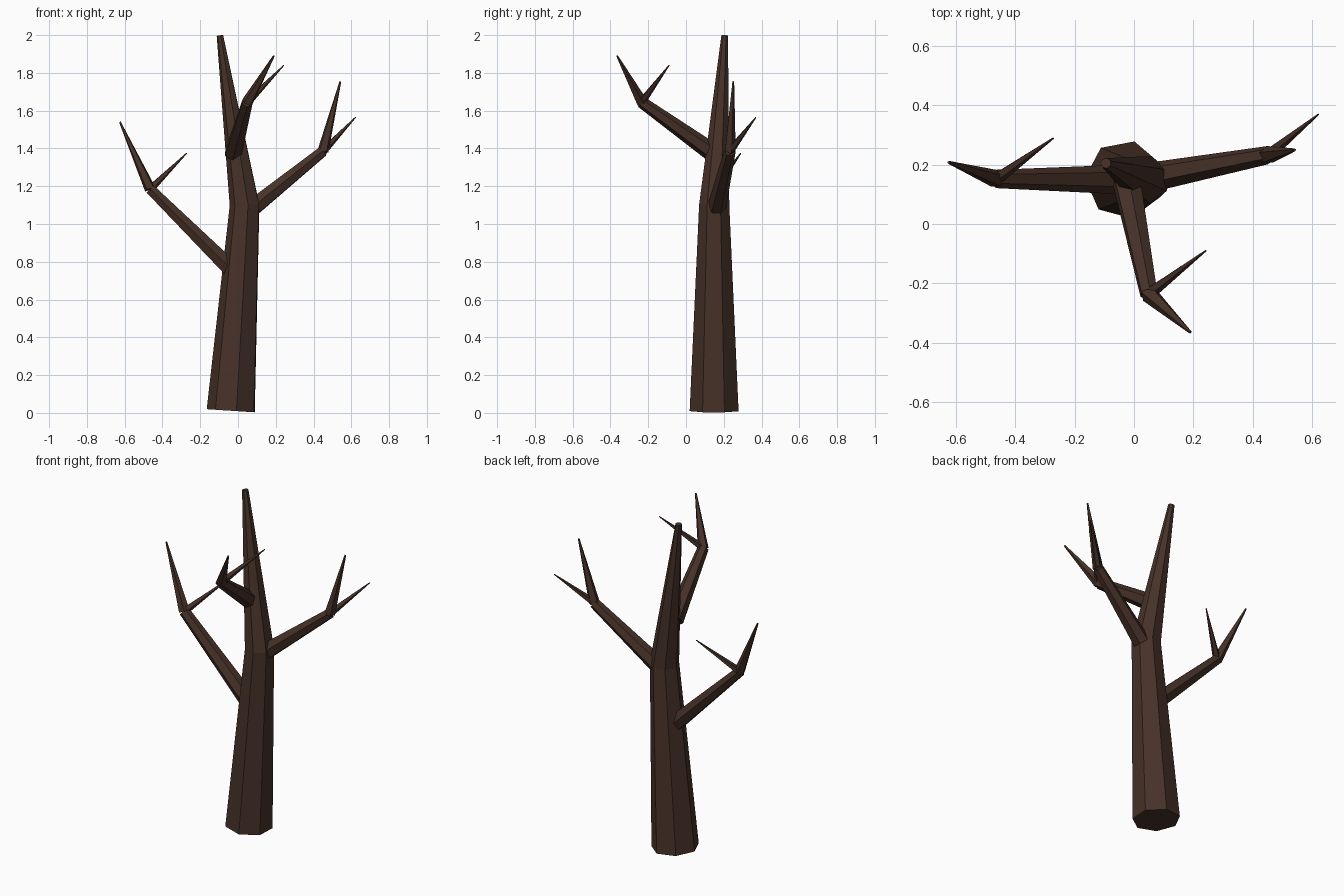
import bpy, bmesh, math
from mathutils import Vector

if "Cube" in bpy.data.objects:
    bpy.data.objects.remove(bpy.data.objects["Cube"])

bark = bpy.data.materials.new("dark_brown_bark")
bark.diffuse_color = (0.062, 0.031, 0.021, 1)
bark.use_nodes = True
bark.node_tree.nodes["Principled BSDF"].inputs["Base Color"].default_value = bark.diffuse_color


def limb(name, points, radii, sides, phase=0):
    """Flat-sided tapered tube through the given points, closed at both ends."""
    pts = [Vector(p) for p in points]
    bm = bmesh.new()
    rings = []
    for i, (p, r) in enumerate(zip(pts, radii)):
        d = (pts[min(i + 1, len(pts) - 1)] - pts[max(i - 1, 0)]).normalized()
        q = Vector((0, 0, 1)).rotation_difference(d)
        ring = []
        for k in range(sides):
            a = math.radians(phase) + 2 * math.pi * k / sides
            ring.append(bm.verts.new(p + q @ Vector((r * math.cos(a), r * math.sin(a), 0))))
        rings.append(ring)
    for lo, hi in zip(rings, rings[1:]):
        for k in range(sides):
            n = (k + 1) % sides
            bm.faces.new((lo[k], lo[n], hi[n], hi[k]))
    bm.faces.new(rings[0][::-1])
    bm.faces.new(rings[-1])
    bmesh.ops.recalc_face_normals(bm, faces=bm.faces)
    me = bpy.data.meshes.new(name)
    bm.to_mesh(me)
    bm.free()
    me.materials.append(bark)
    ob = bpy.data.objects.new(name, me)
    bpy.context.collection.objects.link(ob)


# Trunk: seven sides, bending at the upper fork
limb("trunk", [(-0.033, 0.15, 0.011), (0.038, 0.15, 1.1), (-0.095, 0.205, 1.998)],
     [0.133, 0.082, 0.018], 7, 75)

# Branches, each with a long and a short twig: start, fork, long tip, short tip
branches = {
    "left": ((-0.04, 0.15, 0.765), (-0.465, 0.152, 1.185), (-0.625, 0.208, 1.54), (-0.272, 0.29, 1.375)),
    "right": ((0.07, 0.16, 1.08), (0.45, 0.232, 1.385), (0.542, 0.25, 1.755), (0.622, 0.37, 1.565)),
    "front": ((-0.025, 0.145, 1.375), (0.05, -0.235, 1.645), (0.19, -0.365, 1.89), (0.242, -0.09, 1.84)),
}
for side, (start, fork, long_tip, short_tip) in branches.items():
    limb(side + "_branch", [start, fork], [0.05, 0.031], 6, 30)
    limb(side + "_long_twig", [fork, long_tip], [0.031, 0.005], 5, 90)
    limb(side + "_short_twig", [fork, short_tip], [0.022, 0.003], 5, 90)
